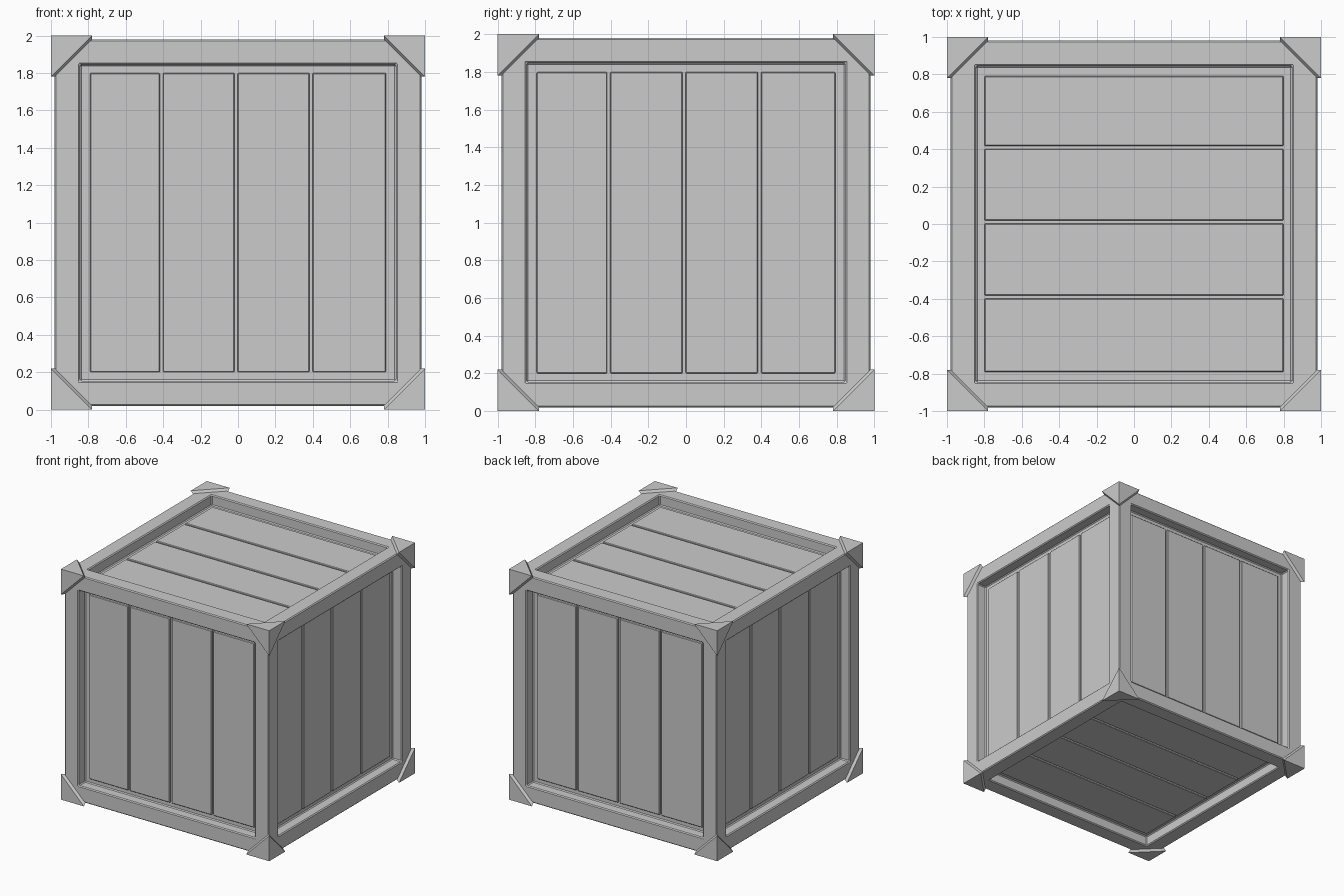
import bpy, bmesh
from math import pi
from mathutils import Matrix, Vector
from itertools import product

if "Cube" in bpy.data.objects:
    bpy.data.objects.remove(bpy.data.objects["Cube"])

CENTRE = Matrix.Translation((0, 0, 1))
HALF = 0.98      # frame half size
OPEN = 0.79      # half size of the panel openings
PLANK = 0.91     # plank surface distance from the centre
FLOOR = 0.89     # bottom of the gaps between planks


def add_object(name, bm, bevel=0):
    bmesh.ops.recalc_face_normals(bm, faces=bm.faces[:])
    bm.transform(CENTRE)
    mesh = bpy.data.meshes.new(name)
    bm.to_mesh(mesh)
    bm.free()
    ob = bpy.data.objects.new(name, mesh)
    bpy.context.collection.objects.link(ob)
    if bevel:
        mod = ob.modifiers.new("edge_bevel", 'BEVEL')
        mod.width = bevel
        mod.segments = 1
    return ob


# Frame: cube with a recessed opening in each side
bm = bmesh.new()
bmesh.ops.create_cube(bm, size=2 * HALF)
sides = bm.faces[:]
bmesh.ops.inset_individual(bm, faces=sides, thickness=HALF - OPEN)
for face in bmesh.ops.extrude_discrete_faces(bm, faces=sides)["faces"]:
    face.normal_update()
    bmesh.ops.translate(bm, verts=face.verts, vec=-face.normal * (HALF - FLOOR))
add_object("frame", bm, 0.008)

# Planks: four per side, built on the front and rotated round
turns = {
    "front": Matrix(),
    "right": Matrix.Rotation(pi / 2, 4, 'Z'),
    "back": Matrix.Rotation(pi, 4, 'Z'),
    "left": Matrix.Rotation(-pi / 2, 4, 'Z'),
    "top": Matrix.Rotation(-pi / 2, 4, 'X') @ Matrix.Rotation(pi / 2, 4, 'Y'),
    "bottom": Matrix.Rotation(pi / 2, 4, 'X') @ Matrix.Rotation(pi / 2, 4, 'Y'),
}
splits = [-0.80, -0.41, -0.01, 0.39, 0.80]
gap = 0.016
for side, turn in turns.items():
    bm = bmesh.new()
    for a, b in zip(splits, splits[1:]):
        size = (b - a - gap, PLANK - FLOOR + 0.02, 2 * OPEN + 0.02, 1)
        place = Matrix.Translation(((a + b) / 2, -(PLANK + FLOOR - 0.02) / 2, 0))
        bmesh.ops.create_cube(bm, size=1, matrix=turn @ place @ Matrix.Diagonal(size))
    add_object(side + "_planks", bm, 0.005)

# Corner caps: three triangular plates meeting at each corner
for i, s in enumerate(product((-1, 1), repeat=3)):
    bm = bmesh.new()

    def vert(p):
        return bm.verts.new(Vector([c * k for c, k in zip(p, s)]))

    tip = vert((1, 1, 1))
    outer, inner = [], []
    for axis in range(3):
        p, q = [1, 1, 1], [HALF - 0.004] * 3
        p[axis] = q[axis] = 0.78
        outer.append(vert(p))
        inner.append(vert(q))
    for a in range(3):
        b = (a + 1) % 3
        bm.faces.new((tip, outer[a], outer[b]))
        bm.faces.new((outer[a], inner[a], inner[b], outer[b]))
    bm.faces.new(inner)
    add_object(f"corner_cap_{i + 1}", bm)
